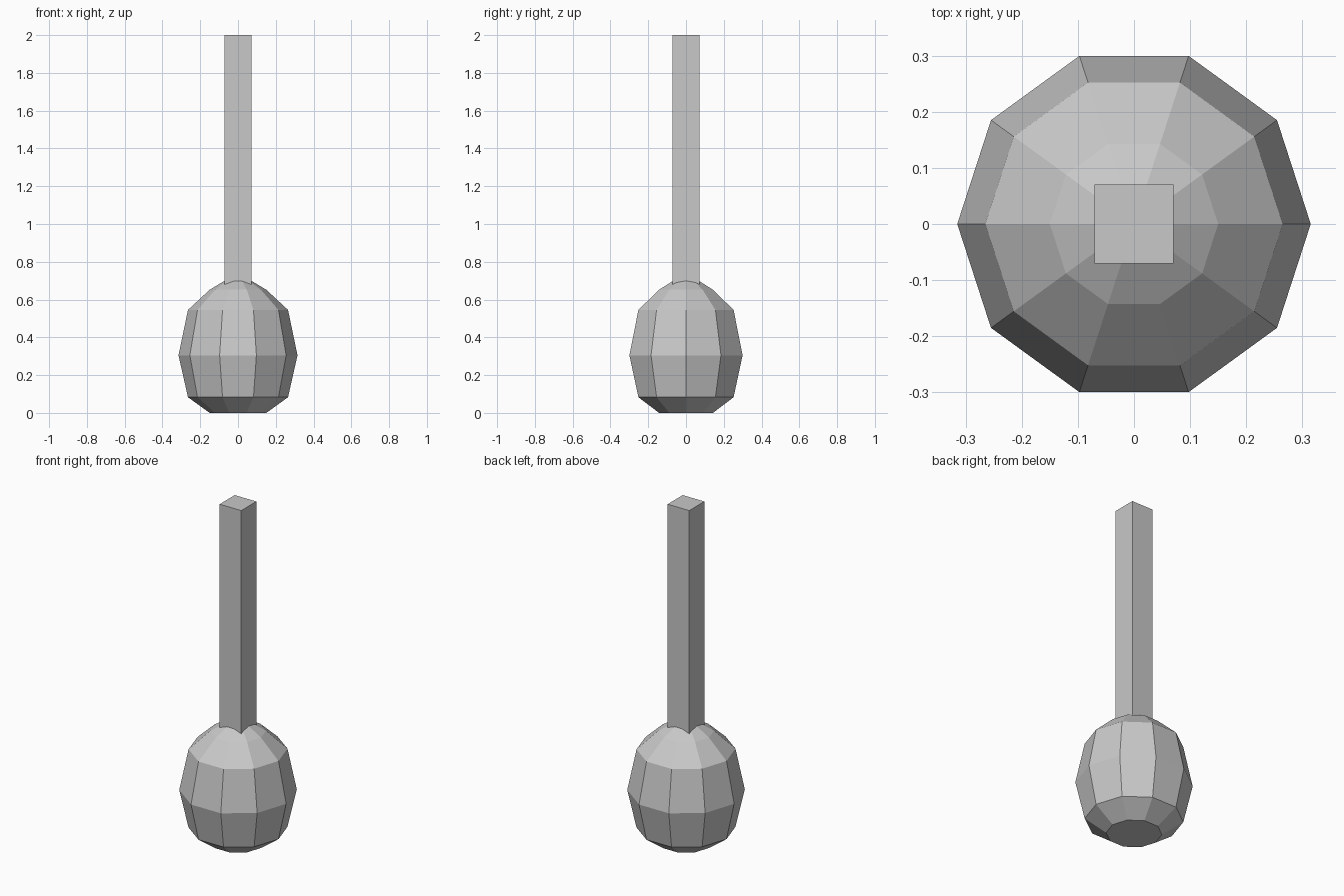
import bpy, bmesh, math

if "Cube" in bpy.data.objects:
    bpy.data.objects.remove(bpy.data.objects["Cube"])

SIDES = 10

grey = bpy.data.materials.new("grey")
grey.diffuse_color = (0.58, 0.58, 0.58, 1)
grey.use_nodes = True
grey.node_tree.nodes["Principled BSDF"].inputs["Base Color"].default_value = grey.diffuse_color


def finish(bm, name):
    bmesh.ops.recalc_face_normals(bm, faces=bm.faces)
    mesh = bpy.data.meshes.new(name)
    bm.to_mesh(mesh)
    bm.free()
    mesh.materials.append(grey)
    obj = bpy.data.objects.new(name, mesh)
    bpy.context.collection.objects.link(obj)
    return obj


# Faceted bulb: ten-sided rings from the flat base up to a point
profile = [(0.15, 0.0), (0.265, 0.083), (0.315, 0.305), (0.265, 0.545), (0.15, 0.652)]
bm = bmesh.new()
rings = []
for r, z in profile:
    angles = [2 * math.pi * i / SIDES for i in range(SIDES)]
    rings.append([bm.verts.new((r * math.cos(a), r * math.sin(a), z)) for a in angles])
apex = bm.verts.new((0, 0, 0.742))
bm.faces.new(rings[0][::-1])
for i in range(SIDES):
    j = (i + 1) % SIDES
    for low, high in zip(rings, rings[1:]):
        bm.faces.new((low[i], low[j], high[j], high[i]))
    bm.faces.new((rings[-1][i], rings[-1][j], apex))
finish(bm, "bulb")

# Square handle rising out of the bulb
bottom, top, width = 0.6, 2.0, 0.141
bm = bmesh.new()
bmesh.ops.create_cube(bm, size=1)
for v in bm.verts:
    v.co.x *= width
    v.co.y *= width
    v.co.z = top if v.co.z > 0 else bottom
finish(bm, "handle")
